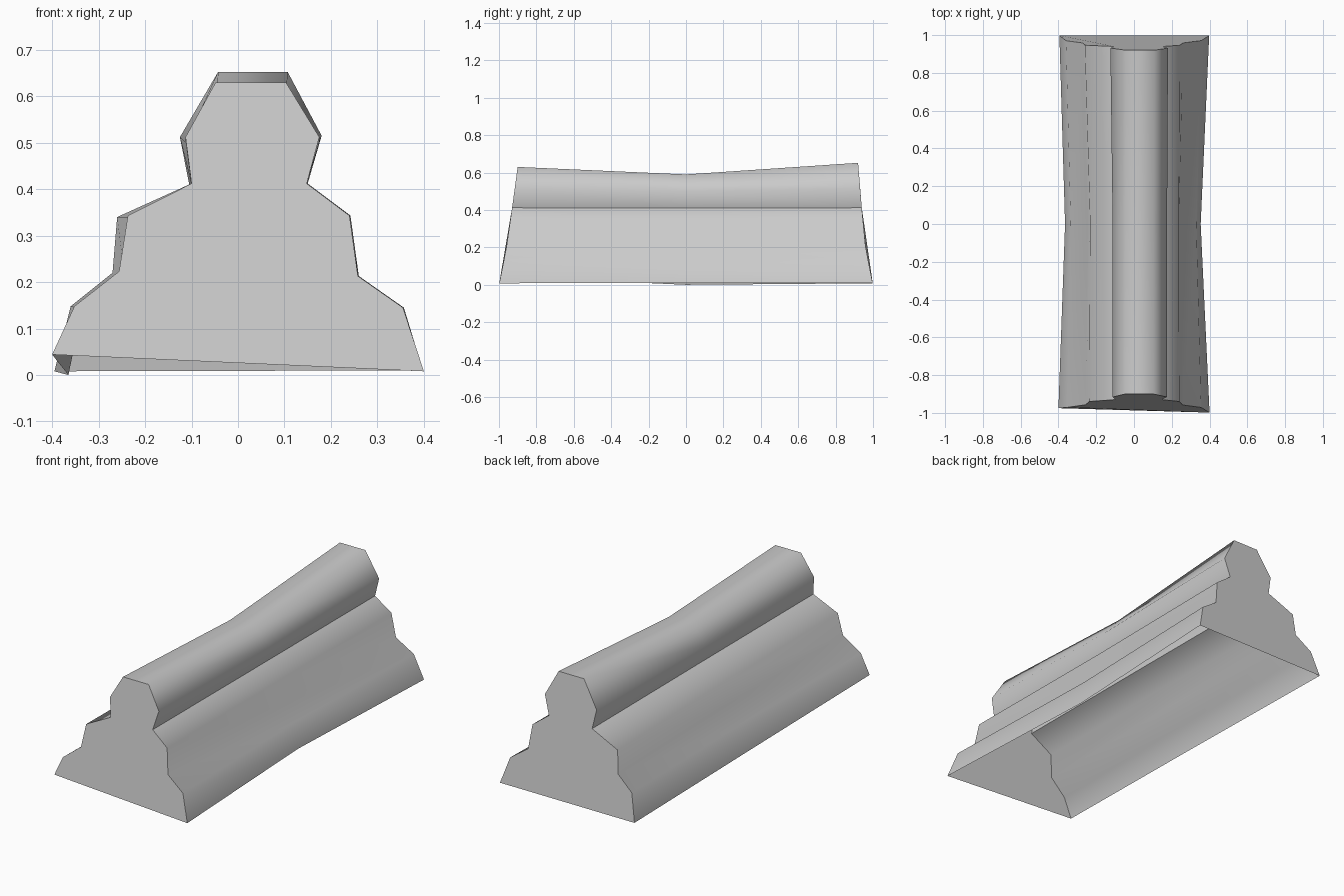
import bpy, bmesh, math

cube = bpy.data.objects.get("Cube")
if cube:
    bpy.data.objects.remove(cube, do_unlink=True)

# Plain stone grey
stone = bpy.data.materials.new("stone_grey")
stone.use_nodes = True
grey = (0.6, 0.6, 0.6, 1)
stone.diffuse_color = grey
stone.node_tree.nodes["Principled BSDF"].inputs["Base Color"].default_value = grey

# Cross-sections (x, z), from the -x foot over the top to the +x foot
front = [(-.40, .044), (-.352, .148), (-.256, .223), (-.237, .343), (-.10, .412),
         (-.113, .512), (-.048, .63), (.103, .63), (.175, .512), (.148, .412),
         (.24, .343), (.258, .213), (.355, .145), (.40, .008)]
middle = [(-.365, 0), (-.335, .143), (-.245, .218), (-.232, .34), (-.10, .41),
          (-.113, .50), (-.046, .59), (.103, .59), (.175, .50), (.147, .41),
          (.237, .34), (.248, .212), (.33, .143), (.353, .01)]
back = [(-.395, .008), (-.36, .148), (-.27, .22), (-.26, .34), (-.105, .41),
        (-.125, .512), (-.043, .652), (.107, .652), (.18, .515), (.15, .412),
        (.242, .343), (.26, .213), (.357, .145), (.398, .01)]


def lean(z, steps):
    """End faces lean inward with height."""
    for (z0, y0), (z1, y1) in zip(steps, steps[1:]):
        if z <= z1:
            return y0 + (y1 - y0) * (z - z0) / (z1 - z0)
    return steps[-1][1]


front_lean = [(0, -1.0), (.2, -.96), (.41, -.93), (.63, -.90)]
back_lean = [(0, 1.0), (.2, .96), (.41, .94), (.65, .92)]

# Loft the three sections, close both ends, leave the underside open
bm = bmesh.new()
rings = [
    [bm.verts.new((x, lean(z, front_lean), z)) for x, z in front],
    [bm.verts.new((x, 0, z)) for x, z in middle],
    [bm.verts.new((x, lean(z, back_lean), z)) for x, z in back],
]
rings[0][0].co.y = -.975
for near, far in zip(rings, rings[1:]):
    for i in range(len(near) - 1):
        bm.faces.new((near[i], far[i], far[i + 1], near[i + 1]))
bm.faces.new(rings[0])
bm.faces.new(rings[-1][::-1])
bm.normal_update()

mesh = bpy.data.meshes.new("ridge_moulding")
bm.to_mesh(mesh)
bm.free()
mesh.materials.append(stone)
moulding = bpy.data.objects.new("ridge_moulding", mesh)
bpy.context.collection.objects.link(moulding)

# Smooth sides with sharp neck and end edges
bpy.ops.object.select_all(action='DESELECT')
moulding.select_set(True)
bpy.context.view_layer.objects.active = moulding
bpy.ops.object.shade_smooth_by_angle(angle=math.radians(62))
